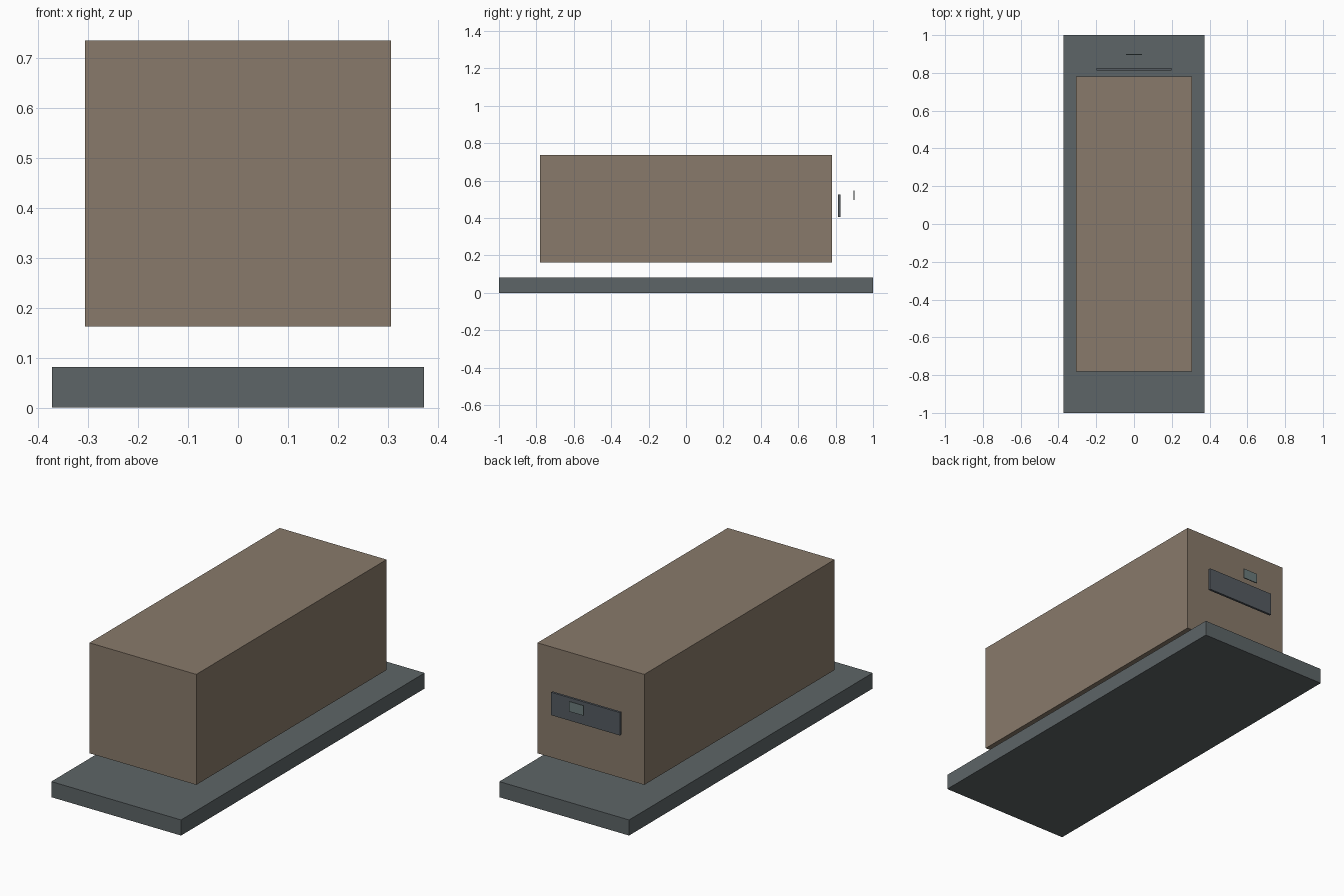
import bpy

if "Cube" in bpy.data.objects:
    bpy.data.objects.remove(bpy.data.objects["Cube"])


def material(name, rgb):
    m = bpy.data.materials.new(name)
    m.diffuse_color = (*rgb, 1.0)
    m.use_nodes = True
    m.node_tree.nodes["Principled BSDF"].inputs["Base Color"].default_value = m.diffuse_color
    return m


def box(name, width, y_range, z_range, mat):
    """Box centred on x = 0, spanning the given y and z ranges."""
    (y0, y1), (z0, z1) = y_range, z_range
    bpy.ops.mesh.primitive_cube_add(size=1, location=(0, (y0 + y1) / 2, (z0 + z1) / 2))
    ob = bpy.context.object
    ob.name = name
    ob.scale = (width, y1 - y0, z1 - z0)
    bpy.ops.object.transform_apply(location=False, rotation=False, scale=True)
    ob.data.materials.append(mat)
    return ob


slate = material("slate", (0.11, 0.13, 0.135))
tan = material("tan", (0.25, 0.195, 0.145))
dark_slate = material("dark_slate", (0.09, 0.105, 0.12))
grey_green = material("grey_green", (0.15, 0.2, 0.2))

# Flat base slab
box("base", 0.746, (-1.0, 1.0), (0.0, 0.081), slate)
# Main block floating above the base
box("body", 0.614, (-0.781, 0.781), (0.162, 0.736), tan)
# Thin panel behind the rear face
box("rear_panel", 0.396, (0.813, 0.825), (0.406, 0.525), dark_slate)
# Small tab behind the panel
box("rear_tab", 0.084, (0.896, 0.901), (0.496, 0.548), grey_green)
